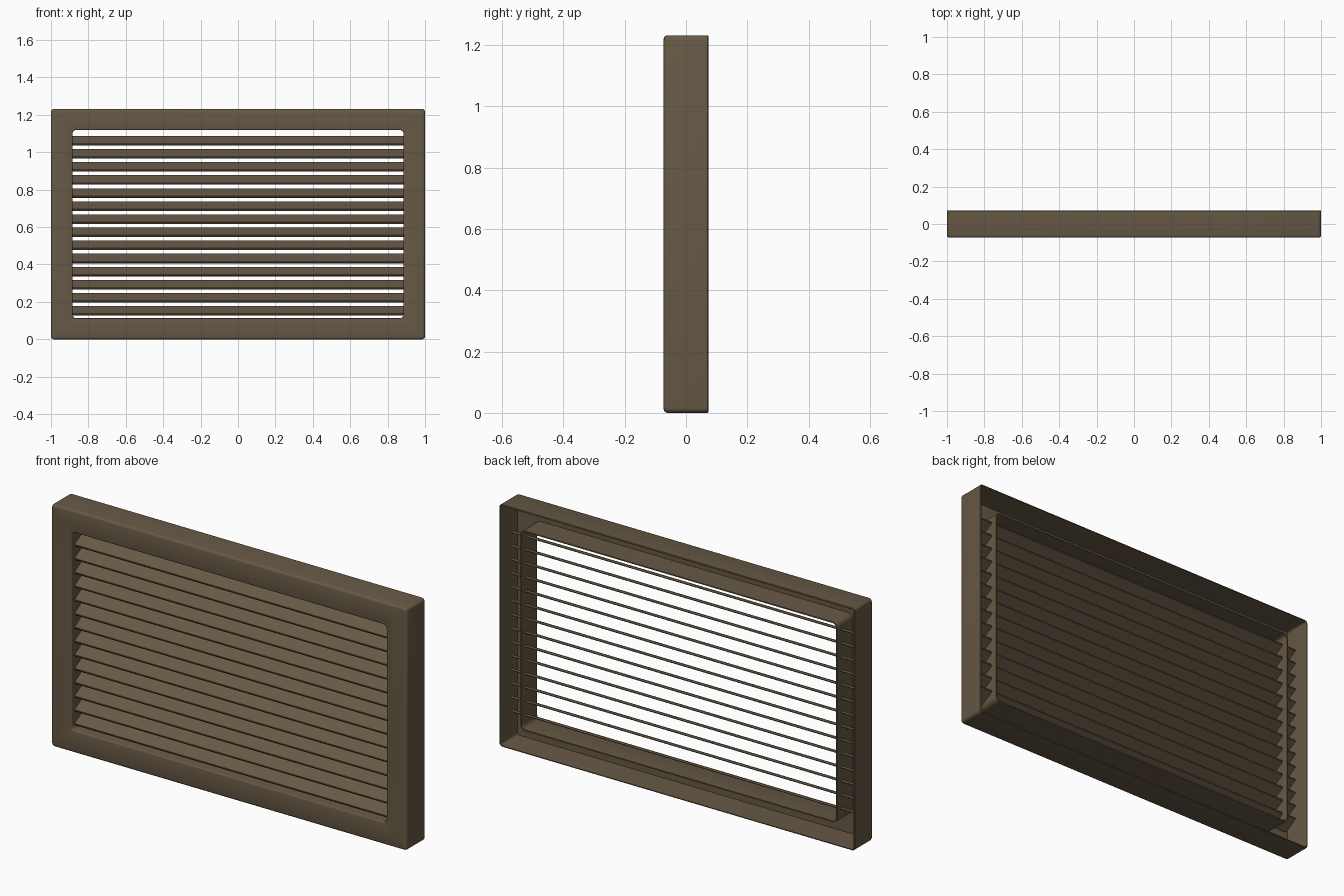
import bpy, bmesh, math

if "Cube" in bpy.data.objects:
    bpy.data.objects.remove(bpy.data.objects["Cube"])

H = 1.232          # overall height
D = 0.073          # half depth
T = 0.006          # sheet thickness
CZ = H / 2

mat = bpy.data.materials.new("brown_paint")
mat.diffuse_color = (0.135, 0.10, 0.06, 1)
mat.use_nodes = True
mat.node_tree.nodes["Principled BSDF"].inputs["Base Color"].default_value = mat.diffuse_color


def ring(bm, hx, hz, r, y, n=4):
    """Rounded rectangle loop in the XZ plane."""
    verts = []
    for k, (sx, sz) in enumerate([(1, 1), (-1, 1), (-1, -1), (1, -1)]):
        for i in range(n + 1):
            a = math.pi / 2 * (k + i / n)
            verts.append(bm.verts.new((sx * (hx - r) + r * math.cos(a), y,
                                       CZ + sz * (hz - r) + r * math.sin(a))))
    return verts


def finish(bm, name):
    bmesh.ops.recalc_face_normals(bm, faces=bm.faces)
    me = bpy.data.meshes.new(name)
    bm.to_mesh(me)
    bm.free()
    ob = bpy.data.objects.new(name, me)
    bpy.context.collection.objects.link(ob)
    me.materials.append(mat)
    bpy.ops.object.select_all(action='DESELECT')
    ob.select_set(True)
    bpy.context.view_layer.objects.active = ob
    bpy.ops.object.shade_smooth_by_angle(angle=math.radians(35))
    return ob


# Frame: closed cross-section (outer inset, opening inset, depth) lofted round
OX, OZ = 1.0, CZ           # outer half sizes
IX, IZ = 0.885, 0.503      # opening half sizes
B = 0.012                  # front edge rounding
SB = 0.058                 # rear edge of the inner sleeve
section = [(OX, OZ, 0.016, D - 0.003), (OX, OZ, 0.016, -D + B)]
for a in (30, 60, 90):     # rounded outer front edge
    o = B * (1 - math.cos(math.radians(a)))
    y = -D + B * (1 - math.sin(math.radians(a)))
    section.append((OX - o, OZ - o, 0.016 - o * 0.5, y))
b = 0.006
for a in (90, 60, 30, 0):  # rounded opening edge, then the sleeve
    o = b * (1 - math.cos(math.radians(a)))
    y = -D + b * (1 - math.sin(math.radians(a)))
    section.append((IX + o, IZ + o, 0.02 + o, y))
section += [(IX, IZ, 0.02, SB), (IX + T, IZ + T, 0.026, SB),
            (IX + T, IZ + T, 0.026, -D + T),
            (OX - T, OZ - T, 0.010, -D + T),
            (OX - T, OZ - T, 0.010, D), (OX - 0.003, OZ - 0.003, 0.013, D)]

bm = bmesh.new()
loops = [ring(bm, *s) for s in section]
for p, q in zip(loops, loops[1:] + loops[:1]):
    m = len(p)
    for i in range(m):
        bm.faces.new((p[i], p[(i + 1) % m], q[(i + 1) % m], q[i]))
finish(bm, "frame")

# Louvre slats: tilted, low at the front, passing through the sleeve sides
TILT, LEN, THK, HALF = math.radians(30), 0.085, 0.012, 0.965
for i in range(14):
    bm = bmesh.new()
    bmesh.ops.create_cube(bm, size=1)
    bmesh.ops.scale(bm, vec=(2 * HALF, LEN, THK), verts=bm.verts)
    bmesh.ops.bevel(bm, geom=[e for e in bm.edges
                              if abs(e.verts[0].co.x - e.verts[1].co.x) > 1],
                    offset=0.002, segments=1, affect='EDGES')
    c, s = math.cos(TILT), math.sin(TILT)
    for v in bm.verts:
        x, y, z = v.co
        v.co = (x, y * c - z * s - 0.011, y * s + z * c + 0.152 + i * 0.07)
    finish(bm, f"slat_{i + 1:02d}")
